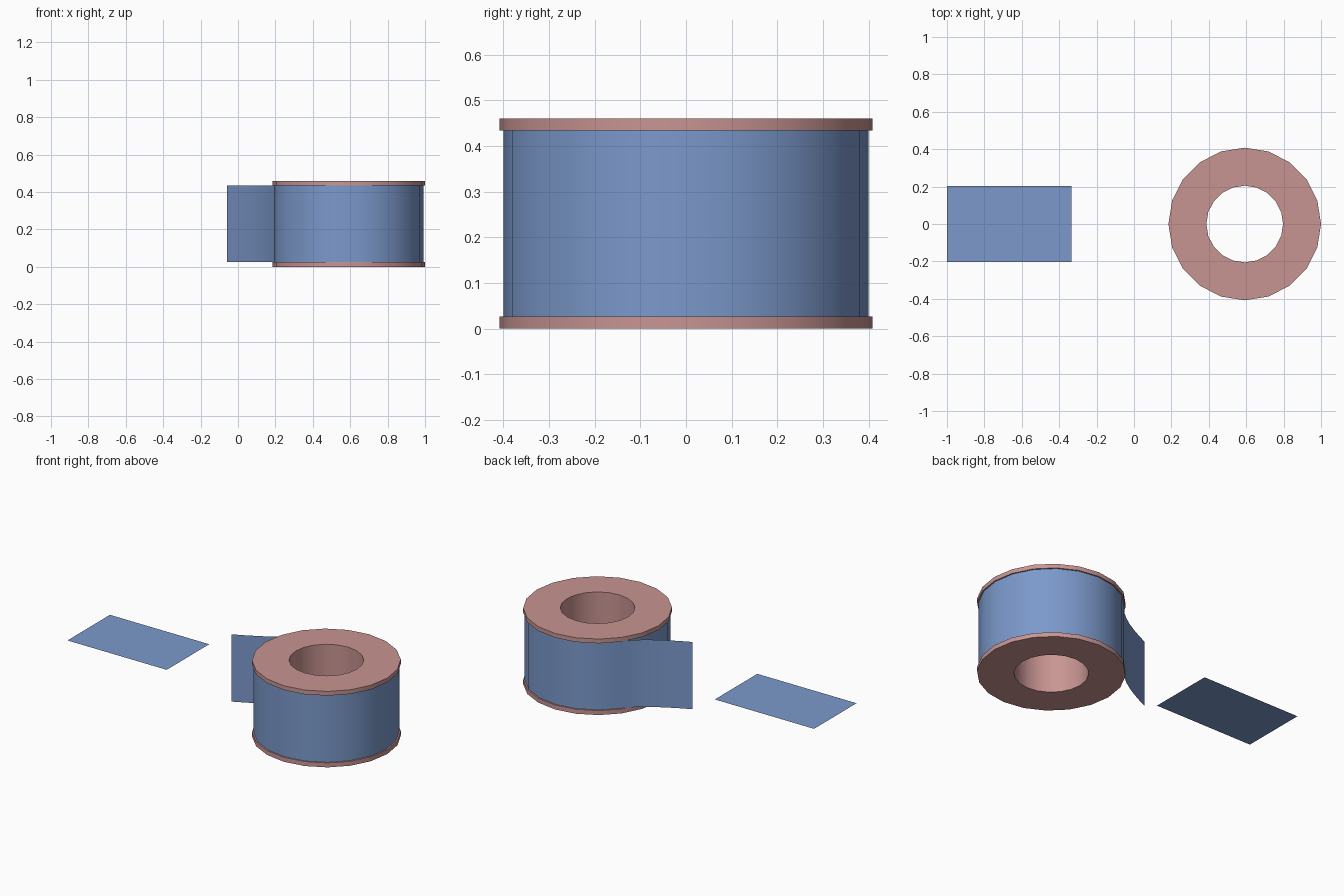
import bpy, bmesh
from math import cos, sin, pi, radians
from mathutils import Vector
from mathutils.geometry import interpolate_bezier

if "Cube" in bpy.data.objects:
    bpy.data.objects.remove(bpy.data.objects["Cube"])

CX, SIDES = 0.592, 20
Z0, Z1, TOP = 0.027, 0.434, 0.46


def material(name, color):
    m = bpy.data.materials.new(name)
    m.diffuse_color = (*color, 1)
    m.use_nodes = True
    m.node_tree.nodes["Principled BSDF"].inputs["Base Color"].default_value = m.diffuse_color
    return m


def build(name, verts, faces, mat, fix_normals=False):
    me = bpy.data.meshes.new(name)
    me.from_pydata(verts, [], faces)
    if fix_normals:
        bm = bmesh.new()
        bm.from_mesh(me)
        bmesh.ops.recalc_face_normals(bm, faces=bm.faces)
        bm.to_mesh(me)
        bm.free()
    me.materials.append(mat)
    ob = bpy.data.objects.new(name, me)
    bpy.context.collection.objects.link(ob)
    bpy.ops.object.select_all(action='DESELECT')
    ob.select_set(True)
    bpy.context.view_layer.objects.active = ob
    bpy.ops.object.shade_smooth_by_angle(angle=radians(35))
    return ob


blue = material("tape_blue", (0.2, 0.32, 0.6))
pink = material("spool_pink", (0.58, 0.3, 0.29))

# Spool: C-shaped section (hub and two flanges) turned around the roll axis
section = [(0.205, 0), (0.408, 0), (0.408, Z0), (0.23, Z0),
           (0.23, Z1), (0.408, Z1), (0.408, TOP), (0.205, TOP)]
n = len(section)
verts = [(CX + r * cos(2 * pi * i / SIDES), r * sin(2 * pi * i / SIDES), z)
         for i in range(SIDES) for r, z in section]
faces = [(i * n + j, ((i + 1) % SIDES) * n + j,
          ((i + 1) % SIDES) * n + (j + 1) % n, i * n + (j + 1) % n)
         for i in range(SIDES) for j in range(n)]
build("spool", verts, faces, pink, fix_normals=True)

# Tape: one full turn around the spool, then a loose tail curving away
start = radians(144)
path = [(CX + 0.4 * cos(start + 2 * pi * i / SIDES),
         0.4 * sin(start + 2 * pi * i / SIDES)) for i in range(SIDES + 1)]
tail = interpolate_bezier(Vector((-0.324, 0.235)), Vector((-0.39, 0.145)),
                          Vector((-0.52, 0.08)), Vector((-0.65, 0.02)), 7)
path += [(CX + p.x, p.y) for p in tail[1:]]
verts = [(x, y, z) for x, y in path for z in (Z0, Z1)]
faces = [(2 * i, 2 * i + 2, 2 * i + 3, 2 * i + 1) for i in range(len(path) - 1)]
build("tape_roll", verts, faces, blue)

# Cut piece of tape lying flat at mid height
zc = 0.23
build("tape_piece", [(-1, -0.203, zc), (-0.335, -0.203, zc),
                     (-0.335, 0.203, zc), (-1, 0.203, zc)], [(0, 1, 2, 3)], blue)
